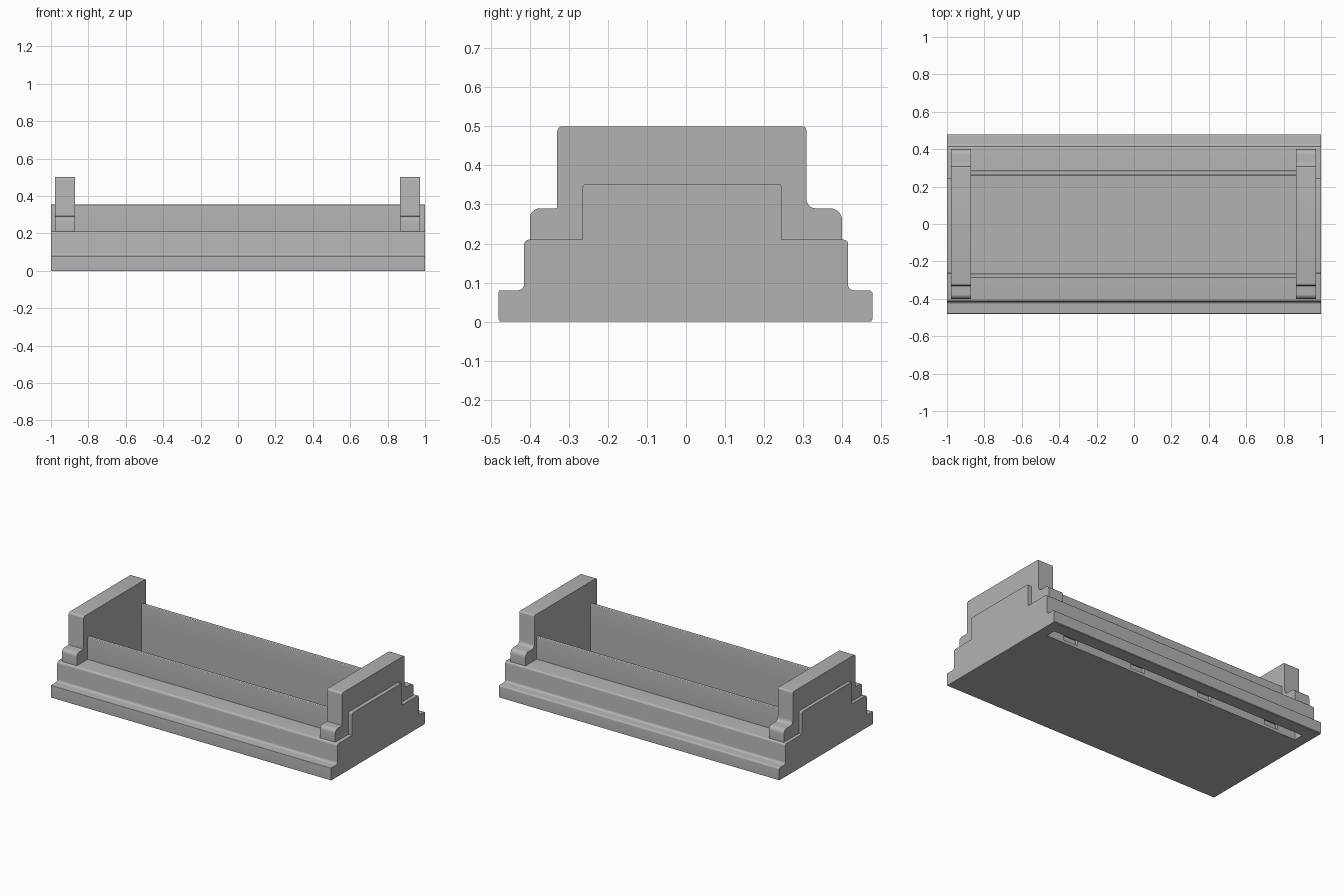
import bpy, bmesh, math
from mathutils import Vector

cube = bpy.data.objects.get("Cube")
if cube:
    bpy.data.objects.remove(cube, do_unlink=True)

grey = bpy.data.materials.new("stone_grey")
grey.use_nodes = True
COLOUR = (0.45, 0.45, 0.45, 1)
grey.diffuse_color = COLOUR
grey.node_tree.nodes["Principled BSDF"].inputs["Base Color"].default_value = COLOUR


def rounded(profile, steps=5):
    """Turn (y, z, radius) corners into a rounded outline."""
    out = []
    for i, (y, z, r) in enumerate(profile):
        p = Vector((y, z))
        if r == 0:
            out.append(p)
            continue
        a = p + (Vector(profile[i - 1][:2]) - p).normalized() * r
        b = p + (Vector(profile[(i + 1) % len(profile)][:2]) - p).normalized() * r
        centre = a + b - p
        for k in range(steps + 1):
            t = k / steps * math.pi / 2
            out.append(centre + (a - centre) * math.cos(t) + (b - centre) * math.sin(t))
    return out


def extrude(name, profile, x0, x1):
    """Sweep a y-z outline along x."""
    bm = bmesh.new()
    face = bm.faces.new([bm.verts.new((x0, p.x, p.y)) for p in rounded(profile)])
    new = bmesh.ops.extrude_face_region(bm, geom=[face])["geom"]
    verts = [v for v in new if isinstance(v, bmesh.types.BMVert)]
    bmesh.ops.translate(bm, verts=verts, vec=(x1 - x0, 0, 0))
    bmesh.ops.recalc_face_normals(bm, faces=bm.faces)
    mesh = bpy.data.meshes.new(name)
    bm.to_mesh(mesh)
    bm.free()
    mesh.materials.append(grey)
    obj = bpy.data.objects.new(name, mesh)
    bpy.context.collection.objects.link(obj)
    return obj


def block(name, x0, x1, y0, y1, z0, z1, r=0):
    return extrude(name, [(y0, z0, 0), (y0, z1, r), (y1, z1, r), (y1, z0, 0)], x0, x1)


def activate(obj):
    bpy.ops.object.select_all(action='DESELECT')
    obj.select_set(True)
    bpy.context.view_layer.objects.active = obj


def cut(obj, cutter):
    cutter.hide_render = True
    mod = obj.modifiers.new("cut", 'BOOLEAN')
    mod.operation = 'DIFFERENCE'
    mod.solver = 'EXACT'
    mod.object = cutter
    activate(obj)
    bpy.ops.object.modifier_apply(modifier=mod.name)
    bpy.data.objects.remove(cutter, do_unlink=True)


LEFT_IN, RIGHT_IN = 0.867, -0.871      # inner faces of the end brackets
FRONT_IN, BACK_IN = -0.265, 0.26       # inner faces of the long walls

# Stepped base with a thin recessed sole
base = extrude("stepped_base", [
    (-0.477, 0, 0), (-0.477, 0.005, 0), (-0.48, 0.005, 0), (-0.48, 0.08, 0.004),
    (-0.415, 0.08, 0.015), (-0.415, 0.21, 0.014),
    (0.415, 0.21, 0.012), (0.415, 0.08, 0.015),
    (0.478, 0.08, 0.01), (0.478, 0.005, 0), (0.475, 0.005, 0), (0.475, 0, 0)], -1, 1)

# Deep open trough, underside groove and the small notches in the groove wall
cut(base, block("trough_cutter", RIGHT_IN, LEFT_IN, FRONT_IN, BACK_IN, 0.02, 0.4))
cut(base, block("groove_cutter", -0.93, 0.93, 0.33, 0.395, -0.1, 0.12))
for x in (-0.75, -0.25, 0.25, 0.75):
    cut(base, block("notch_cutter", x - 0.05, x + 0.05, 0.31, 0.35, 0.02, 0.06))

parts = [base]

# Long trough walls
for name, y0, y1 in (("front_wall", -0.29, FRONT_IN), ("back_wall", BACK_IN, 0.285)):
    parts.append(block(name, RIGHT_IN, LEFT_IN, y0, y1, 0.21, 0.353, 0.005))

# Tall stepped end brackets and the flush panels outside them
bracket = [(-0.40, 0.21, 0), (-0.40, 0.29, 0.025), (-0.33, 0.29, 0.004),
           (-0.33, 0.5, 0.014), (0.308, 0.5, 0.01), (0.308, 0.29, 0.025),
           (0.40, 0.29, 0.03), (0.40, 0.21, 0)]
for side, x0, x1, p0, p1 in (("left", LEFT_IN, 0.974, 0.974, 1),
                             ("right", -0.978, RIGHT_IN, -1, -0.978)):
    parts.append(extrude(side + "_bracket", bracket, x0, x1))
    parts.append(block(side + "_end_panel", p0, p1, -0.265, 0.245, 0.21, 0.353, 0.01))

for obj in parts:
    activate(obj)
    bpy.ops.object.shade_smooth_by_angle(angle=math.radians(30))
